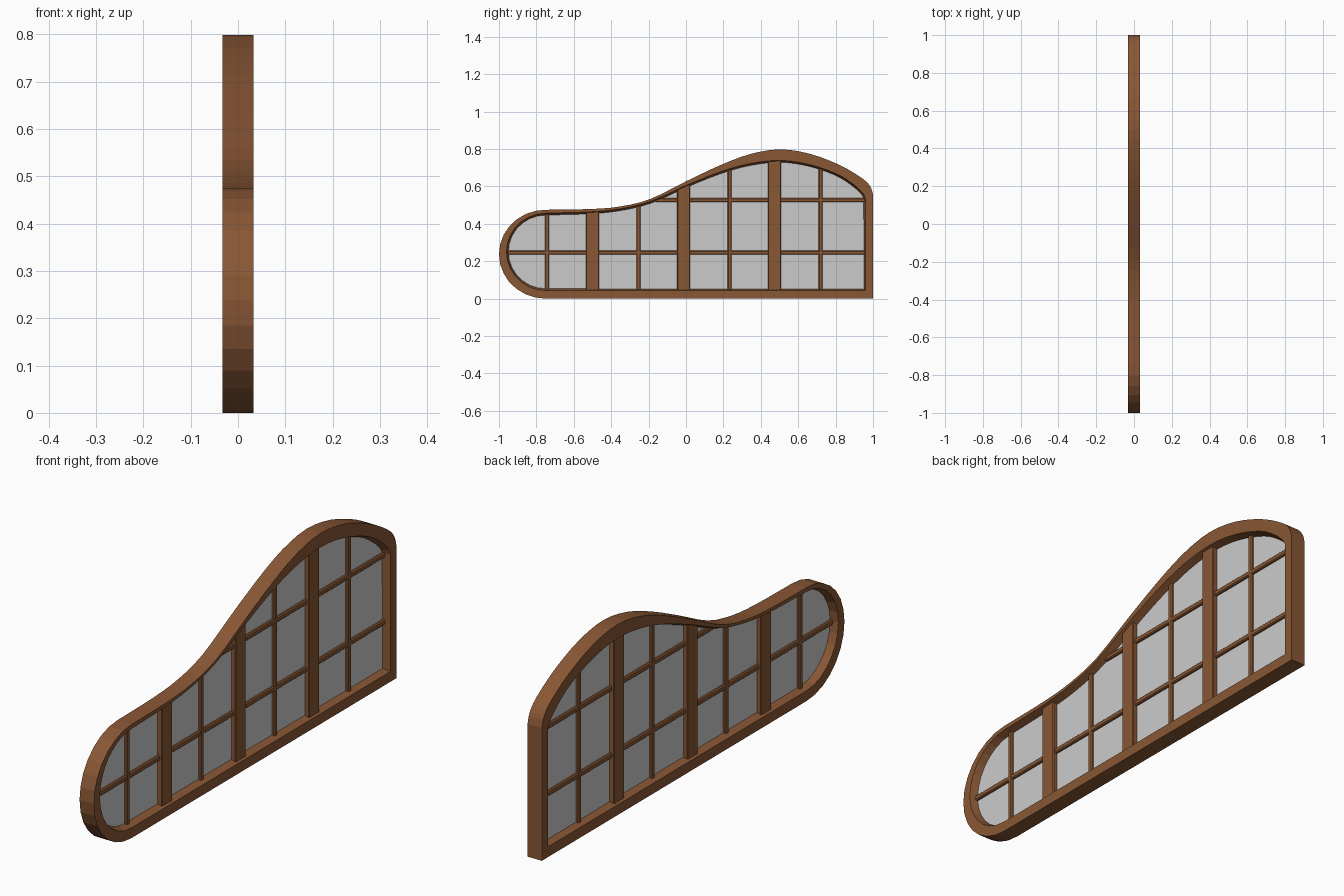
import bpy, math
from mathutils import Vector

if "Cube" in bpy.data.objects:
    bpy.data.objects.remove(bpy.data.objects["Cube"])

wood = bpy.data.materials.new("wood")
wood.diffuse_color = (0.25, 0.095, 0.035, 1)
wood.use_nodes = True
wood.node_tree.nodes["Principled BSDF"].inputs["Base Color"].default_value = wood.diffuse_color
D = 0.033  # half depth of the frame


def mesh_object(name, verts, faces, mat=None):
    me = bpy.data.meshes.new(name)
    me.from_pydata(verts, [], faces)
    ob = bpy.data.objects.new(name, me)
    bpy.context.collection.objects.link(ob)
    if mat:
        me.materials.append(mat)
    return ob


def smooth_path(pts, steps=3):
    # Catmull-Rom through the control points
    p = [Vector(q) for q in pts]
    p = [2 * p[0] - p[1]] + p + [2 * p[-1] - p[-2]]
    out = []
    for i in range(1, len(p) - 2):
        a, b, c, d = p[i - 1:i + 3]
        for s in range(steps):
            t = s / steps
            out.append(0.5 * (2 * b + (c - a) * t + (2 * a - 5 * b + 4 * c - d) * t * t
                              + (3 * b - a - 3 * c + d) * t ** 3))
    return out + [p[-2]]


def arc(cy, cz, ry, rz, n=14):
    # rounded left end, top to bottom
    return [Vector((cy - ry * math.sin(math.pi * i / n), cz + rz * math.cos(math.pi * i / n)))
            for i in range(1, n + 1)]


# outer and inner top edges as (y, z), right to left
outer_top = smooth_path([(1, .556), (.985, .6), (.94, .645), (.82, .715), (.66, .775), (.5, .798),
                         (.34, .772), (.18, .712), (0, .627), (-.19, .533), (-.35, .493),
                         (-.51, .479), (-.75, .475)])
inner_top = smooth_path([(.96, .535), (.945, .565), (.89, .615), (.8, .67), (.65, .72), (.5, .739),
                         (.34, .722), (.18, .677), (0, .605), (-.19, .52), (-.35, .481),
                         (-.51, .464), (-.75, .457)])
outer = outer_top + arc(-.75, .2375, .25, .2375) + [Vector((1, 0))]
inner = inner_top + arc(-.75, .25, .21, .207) + [Vector((.96, .043))]
n = len(outer)

# inner wall tapers towards the glass
rebate = []
for i, p in enumerate(inner):
    a = (p - inner[i - 1]).normalized()
    b = (inner[(i + 1) % n] - p).normalized()
    t = (a + b).normalized()
    rebate.append(p + Vector((-t.y, t.x)) * 0.011)

# frame: closed sweep of a five-sided section
rings = [(D, outer), (D, inner), (0, rebate), (-D, inner), (-D, outer)]
verts = [(x, p.x, p.y) for x, loop in rings for p in loop]
faces = []
for r in range(5):
    q = (r + 1) % 5
    for i in range(n):
        j = (i + 1) % n
        faces.append((r * n + i, q * n + i, q * n + j, r * n + j))
mesh_object("frame", verts, faces, wood)

# glass pane
g = 0.002
verts = [(x, p.x, p.y) for x in (-g, g) for p in inner]
faces = [tuple(reversed(range(n))), tuple(range(n, 2 * n))]
faces += [(i, (i + 1) % n, n + (i + 1) % n, n + i) for i in range(n)]
mesh_object("glass", verts, faces)


def mid_height(y):
    # height of the middle of the top rail at y
    mid = [(a + b) / 2 for a, b in zip(outer_top, inner_top)]
    for a, b in zip(mid, mid[1:]):
        if b.x <= y <= a.x:
            return b.y + (a.y - b.y) * (y - b.x) / (a.x - b.x)
    return mid[-1].y


def bar(name, quad, depth, bevel):
    verts = [(x, y, z) for x in (-depth, depth) for y, z in quad]
    faces = [(3, 2, 1, 0), (4, 5, 6, 7)] + [(i, (i + 1) % 4, 4 + (i + 1) % 4, 4 + i) for i in range(4)]
    ob = mesh_object(name, verts, faces, wood)
    mod = ob.modifiers.new("chamfer", 'BEVEL')
    mod.width = bevel
    mod.segments = 1


def upright(name, y, w, depth, bevel):
    a, b = y - w / 2, y + w / 2
    bar(name, [(a, .025), (b, .025), (b, mid_height(b)), (a, mid_height(a))], depth, bevel)


# thick mullions and thin glazing bars
for i, y in enumerate((-.5, -.013, .473)):
    upright(f"mullion_{i + 1}", y, .068, .022, .003)
for i, y in enumerate((-.743, -.254, .233, .72)):
    upright(f"vertical_bar_{i + 1}", y, .022, .013, .004)
for i, (y0, z) in enumerate(((-.975, .246), (-.165, .527))):
    bar(f"horizontal_bar_{i + 1}", [(y0, z - .011), (.975, z - .011), (.975, z + .011), (y0, z + .011)],
        .0125, .004)
